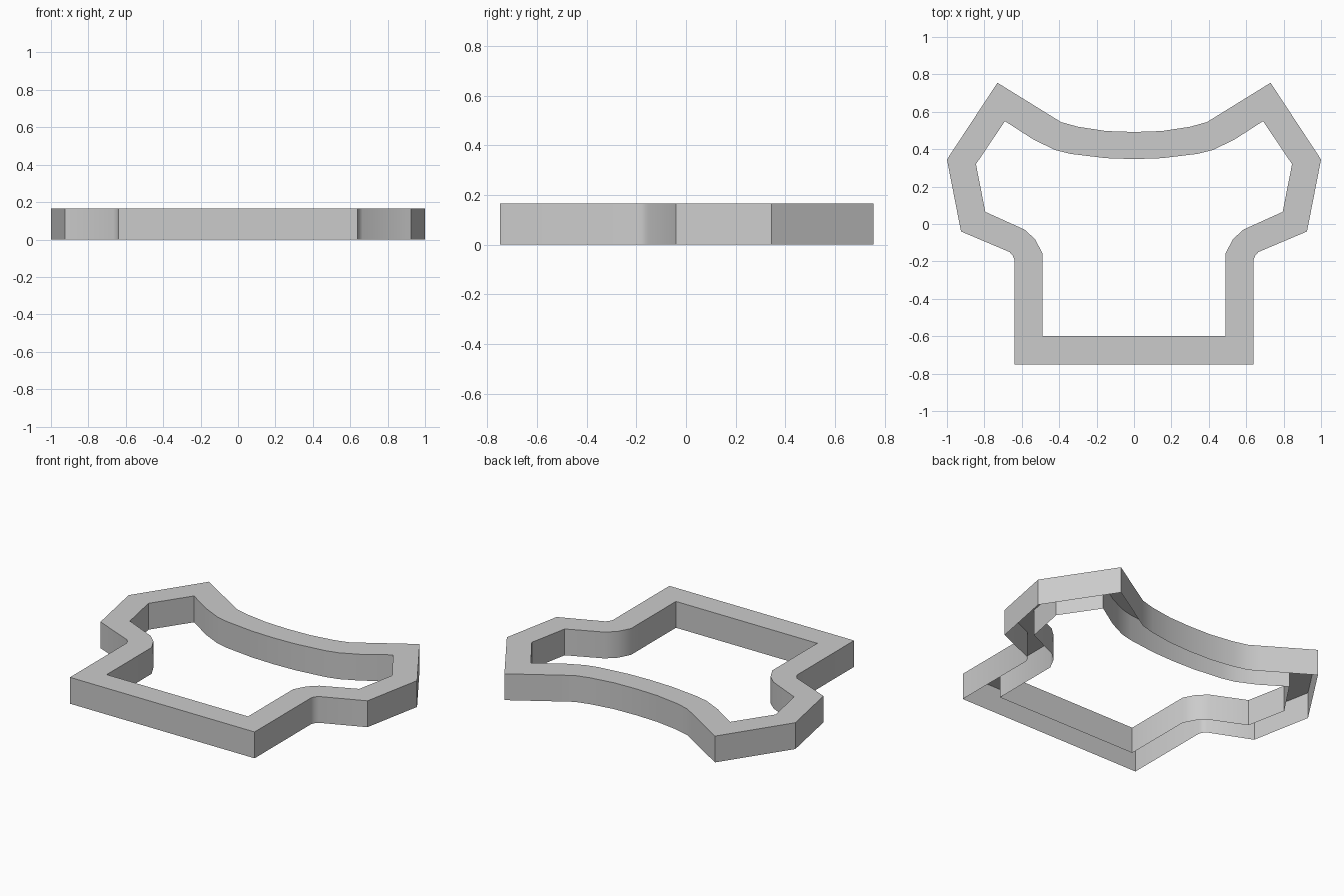
import bpy
import bmesh

default_cube = bpy.data.objects.get("Cube")
if default_cube:
    bpy.data.objects.remove(default_cube, do_unlink=True)

HEIGHT = 0.165

# Left half of the outline, front centre to back centre: outer and inner wall
OUTER_HALF = [(0, -.75), (.64, -.75), (.64, -.19), (.648, -.17), (.665, -.15),
              (.925, -.04), (1, .345), (.73, .755), (.455, .585),
              (.39, .545), (.3, .52), (.15, .497), (0, .492)]
INNER_HALF = [(0, -.6), (.49, -.6), (.49, -.155), (.53, -.08), (.585, -.03),
              (.795, .065), (.845, .32), (.69, .55), (.535, .45),
              (.42, .395), (.34, .375), (.15, .352), (0, .347)]


def make_material(name, colour):
    material = bpy.data.materials.new(name)
    material.use_nodes = True
    material.diffuse_color = colour
    shader = material.node_tree.nodes["Principled BSDF"]
    shader.inputs["Base Color"].default_value = colour
    return material


def mirrored_loop(half):
    """Close a half outline into a full loop by mirroring it across x = 0."""
    return half + [(-x, y) for x, y in reversed(half[1:-1])]


def build_frame(name, outer, inner, height, material):
    """Sweep an open-bottomed channel: outer wall, flat top, inner wall."""
    bm = bmesh.new()
    levels = [(outer, 0), (outer, height), (inner, height), (inner, 0)]
    rings = [[bm.verts.new((x, y, z)) for x, y in loop] for loop, z in levels]
    count = len(outer)
    for lower, upper in zip(rings, rings[1:]):
        for i in range(count):
            j = (i + 1) % count
            bm.faces.new((lower[i], lower[j], upper[j], upper[i]))
    mesh = bpy.data.meshes.new(name)
    bm.to_mesh(mesh)
    bm.free()
    mesh.materials.append(material)
    obj = bpy.data.objects.new(name, mesh)
    bpy.context.collection.objects.link(obj)
    return obj


grey = make_material("plain grey", (0.6, 0.6, 0.6, 1))
frame = build_frame("outline_frame", mirrored_loop(OUTER_HALF),
                    mirrored_loop(INNER_HALF), HEIGHT, grey)

# Smooth the curved walls, keep the corners crisp
bpy.ops.object.select_all(action="DESELECT")
frame.select_set(True)
bpy.context.view_layer.objects.active = frame
bpy.ops.object.shade_smooth_by_angle(angle=0.52)
